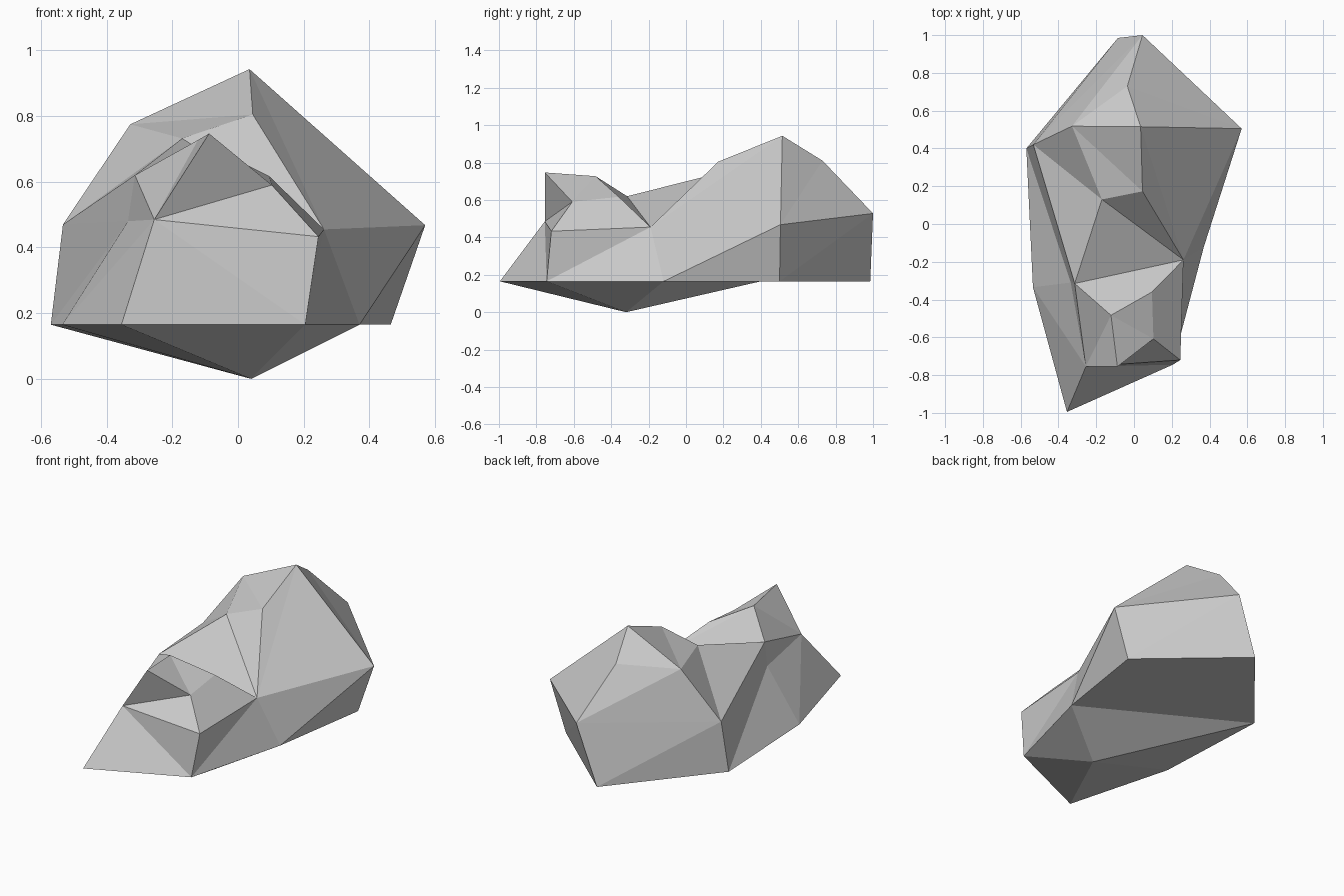
import bpy
import bmesh

default_cube = bpy.data.objects.get("Cube")
if default_cube:
    bpy.data.objects.remove(default_cube, do_unlink=True)


def stone_material(name, value):
    mat = bpy.data.materials.new(name)
    mat.use_nodes = True
    colour = (value, value, value, 1)
    mat.diffuse_color = colour
    shader = mat.node_tree.nodes["Principled BSDF"]
    shader.inputs["Base Color"].default_value = colour
    shader.inputs["Roughness"].default_value = 0.9
    return mat


# Ground outline of the rock, all at one height, counter-clockwise from the nose
GROUND_HEIGHT = 0.165
ground = {
    "front_nose": (-.355, -.995),
    "front_left": (.205, -.745),
    "mid_left": (.37, -.12),
    "back_left": (.465, .5),
    "back": (-.085, .985),
    "back_right": (-.57, .4),
    "mid_right": (-.535, -.335),
}

# Shoulder ring, one corner above each ground corner
shoulder = {
    "brow": (-.255, -.755, .485),
    "cheek": (.245, -.72, .433),
    "waist_left": (.262, -.19, .455),
    "hip_left": (.57, .505, .468),
    "tail": (.045, 1, .528),
    "hip_right": (-.533, .42, .47),
    "waist_right": (-.335, -.31, .48),
}

# Crest corners: low front knob, saddle and high rear hump
crest = {
    "knob": (-.088, -.755, .747),
    "knob_side": (.103, -.608, .59),
    "knob_rear": (.095, -.36, .617),
    "knob_ridge": (-.122, -.483, .727),
    "saddle": (-.314, -.315, .62),
    "notch": (-.17, .13, .732),
    "step": (.045, .173, .805),
    "ledge": (-.328, .518, .775),
    "peak": (.035, .515, .943),
    "slope": (-.035, .73, .81),
}

bm = bmesh.new()
corner = {}
for name, (x, y) in ground.items():
    corner[name] = bm.verts.new((x, y, GROUND_HEIGHT))
for name, place in {**shoulder, **crest}.items():
    corner[name] = bm.verts.new(place)
corner["keel"] = bm.verts.new((.04, -.32, 0))


def facet(*names):
    bm.faces.new([corner[n] for n in names])


def fan(hub, *path):
    """Triangles from one hub corner to each step of a path."""
    for a, b in zip(path, path[1:]):
        facet(hub, a, b)


# Flanks: split every panel between the ground outline and the shoulder ring
low, high = list(ground), list(shoulder)
for i, (a, d) in enumerate(zip(low, high)):
    j = (i + 1) % len(low)
    b, c = low[j], high[j]
    if a == "front_nose":
        fan(b, c, d, a)
    else:
        fan(a, b, c, d)

# Front knob
fan("knob_side", "waist_left", "cheek", "brow", "knob", "knob_ridge",
    "knob_rear", "waist_left")
fan("knob_ridge", "knob_rear", "waist_left", "saddle", "brow", "knob")

# Saddle and right shoulder
facet("saddle", "waist_right", "brow")
fan("notch", "saddle", "waist_left", "step", "ledge")
fan("hip_right", "waist_right", "saddle", "notch", "ledge", "tail")

# Rear hump
fan("peak", "waist_left", "step", "ledge", "slope", "hip_left", "waist_left")
fan("tail", "hip_left", "slope", "ledge")

# Underside: flat rear panel and a shallow point under the front
facet("mid_left", "back_left", "back", "back_right")
fan("keel", "back_right", "mid_right", "front_nose", "front_left", "mid_left",
    "back_right")

bmesh.ops.recalc_face_normals(bm, faces=bm.faces[:])
mesh = bpy.data.meshes.new("rock")
bm.to_mesh(mesh)
bm.free()
mesh.materials.append(stone_material("pale grey stone", 0.6))
rock = bpy.data.objects.new("rock", mesh)
bpy.context.collection.objects.link(rock)
